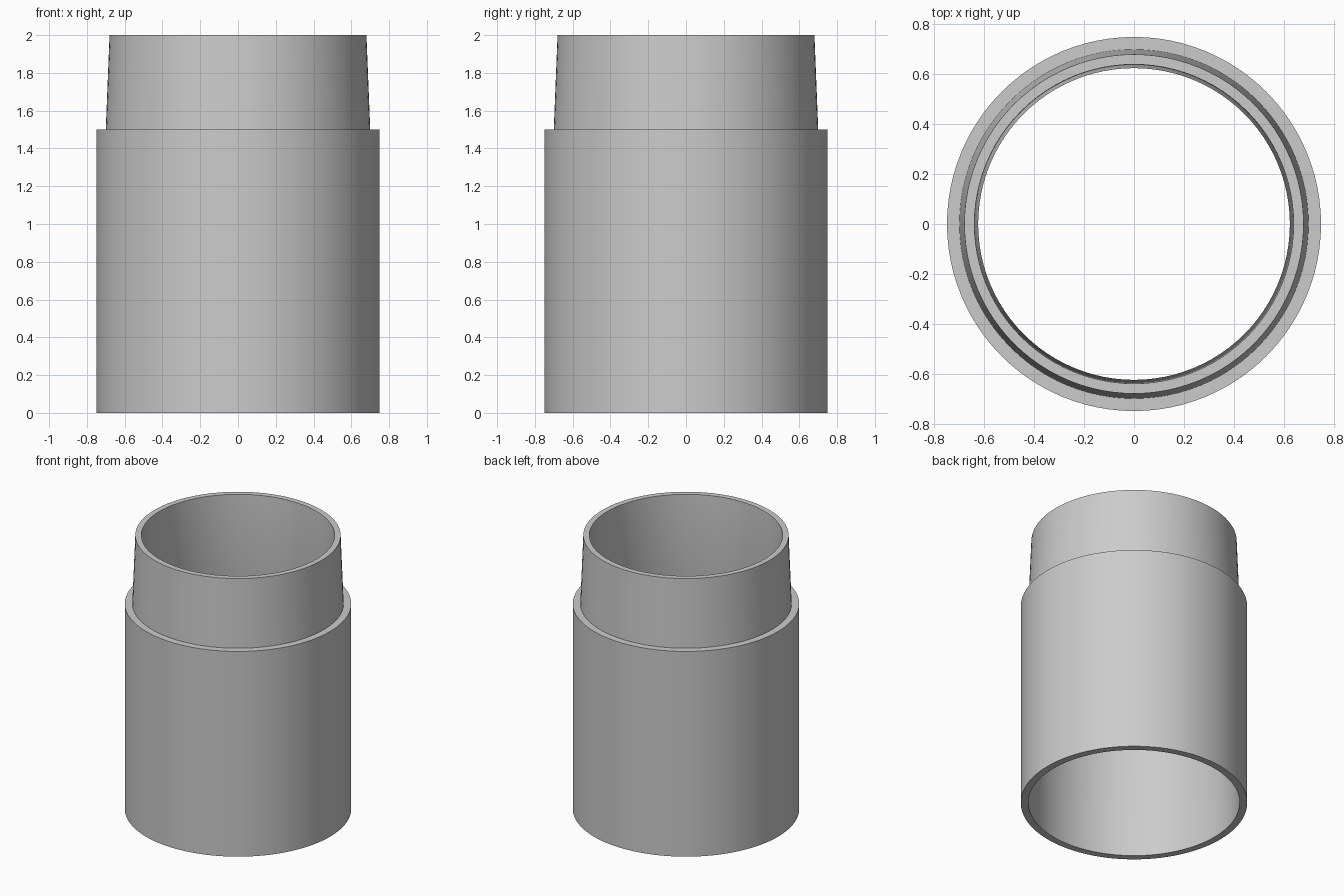
import bpy
import bmesh
import math

SEGMENTS = 96

cube = bpy.data.objects.get("Cube")
if cube:
    bpy.data.objects.remove(cube, do_unlink=True)

# One plain grey material
grey = bpy.data.materials.new("plain_grey")
grey.use_nodes = True
grey.diffuse_color = (0.6, 0.6, 0.6, 1)
grey.node_tree.nodes["Principled BSDF"].inputs["Base Color"].default_value = grey.diffuse_color


def lathe(name, profile, material):
    """Spin a closed (radius, height) profile around the z axis."""
    bm = bmesh.new()
    verts = [bm.verts.new((r, 0, z)) for r, z in profile]
    edges = [bm.edges.new((a, b)) for a, b in zip(verts, verts[1:] + verts[:1])]
    bmesh.ops.spin(bm, geom=verts + edges, cent=(0, 0, 0), axis=(0, 0, 1),
                   angle=math.tau, steps=SEGMENTS, use_merge=True)
    bmesh.ops.remove_doubles(bm, verts=bm.verts, dist=0.0001)
    bmesh.ops.recalc_face_normals(bm, faces=bm.faces)
    mesh = bpy.data.meshes.new(name)
    bm.to_mesh(mesh)
    bm.free()
    mesh.materials.append(material)
    obj = bpy.data.objects.new(name, mesh)
    bpy.context.collection.objects.link(obj)
    bpy.ops.object.select_all(action="DESELECT")
    obj.select_set(True)
    bpy.context.view_layer.objects.active = obj
    bpy.ops.object.shade_smooth_by_angle(angle=math.radians(30))
    return obj


# Hollow sleeve: straight body, shoulder, tapered neck, then the bore back down
sleeve_profile = [
    (0.75, 0), (0.75, 1.5),      # body
    (0.70, 1.5), (0.68, 2),      # shoulder and tapered neck
    (0.64, 2), (0.625, 1.25),    # rim and upper bore
    (0.69, 1.0), (0.70, 0),      # inner cone and lower socket
]
lathe("pipe_adapter_sleeve", sleeve_profile, grey)
